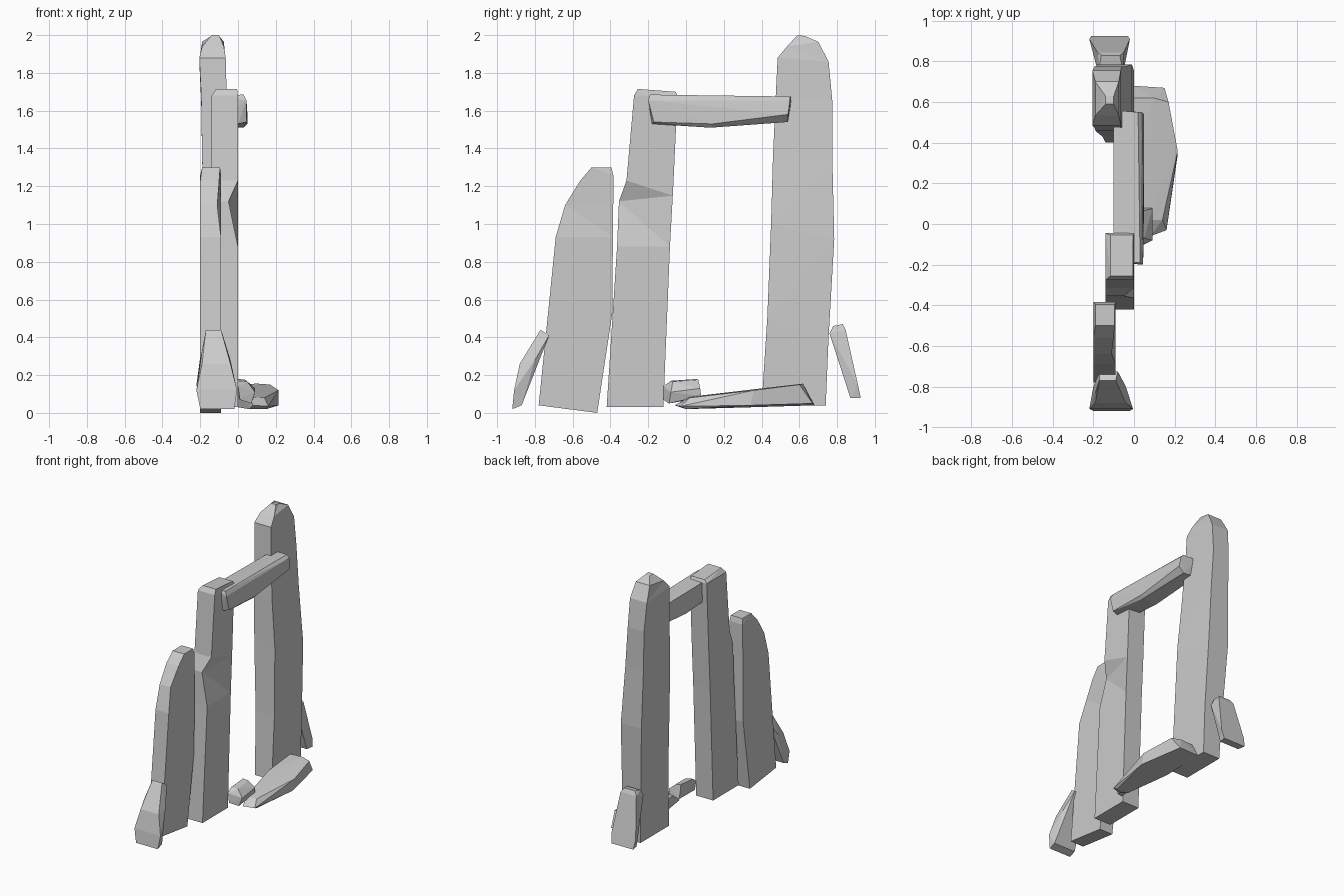
import bpy, bmesh


def finish(name, bm):
    bmesh.ops.recalc_face_normals(bm, faces=bm.faces)
    me = bpy.data.meshes.new(name)
    bm.to_mesh(me)
    bm.free()
    ob = bpy.data.objects.new(name, me)
    bpy.context.collection.objects.link(ob)
    return ob


def standing_stone(name, rows):
    """Loft four-cornered rows: y/z of near edge, y/z of far edge, x range, optional corner chip."""
    bm = bmesh.new()
    rings = []
    for ya, za, yb, zb, x0, x1, *chip in rows:
        xa = x1 - (chip[0] if chip else 0)
        rings.append([bm.verts.new(p) for p in
                      ((x0, ya, za), (xa, ya, za), (x1, yb, zb), (x0, yb, zb))])
    for lo, hi in zip(rings, rings[1:]):
        for i in range(4):
            j = (i + 1) % 4
            bm.faces.new((lo[i], lo[j], hi[j], hi[i]))
    bm.faces.new(rings[0])
    bm.faces.new(rings[-1])
    bmesh.ops.triangulate(bm, faces=[f for f in bm.faces])
    return finish(name, bm)


def rock(name, points):
    """Faceted rock wrapped round a few corner points."""
    bm = bmesh.new()
    for p in points:
        bm.verts.new(p)
    res = bmesh.ops.convex_hull(bm, input=bm.verts)
    bmesh.ops.delete(bm, geom=[g for g in res["geom_interior"] if isinstance(g, bmesh.types.BMVert)],
                     context='VERTS')
    return finish(name, bm)


# Upright stones
standing_stone("tall_upright", [
    (0.40, 0.04, 0.74, 0.04, -0.14, 0.0),
    (0.43, 0.50, 0.755, 0.40, -0.155, 0.0),
    (0.45, 1.00, 0.785, 0.92, -0.18, -0.01),
    (0.46, 1.35, 0.775, 1.35, -0.19, -0.04),
    (0.475, 1.68, 0.775, 1.65, -0.195, -0.06),
    (0.485, 1.88, 0.755, 1.86, -0.205, -0.065),
    (0.535, 1.94, 0.70, 1.965, -0.19, -0.075),
    (0.59, 2.00, 0.63, 1.995, -0.14, -0.10)])
standing_stone("middle_upright", [
    (-0.42, 0.03, -0.12, 0.03, -0.14, 0.0),
    (-0.365, 0.88, -0.085, 0.88, -0.14, 0.0),
    (-0.355, 1.12, -0.07, 1.15, -0.14, 0.0, 0.05),
    (-0.315, 1.23, -0.065, 1.25, -0.14, 0.0),
    (-0.275, 1.68, -0.045, 1.68, -0.14, 0.0),
    (-0.255, 1.715, -0.055, 1.70, -0.115, -0.005)])
standing_stone("short_upright", [
    (-0.78, 0.04, -0.47, 0.0, -0.20, -0.09),
    (-0.725, 0.58, -0.39, 0.53, -0.20, -0.09),
    (-0.69, 0.93, -0.387, 0.93, -0.20, -0.09),
    (-0.64, 1.10, -0.385, 1.12, -0.20, -0.09, 0.02),
    (-0.56, 1.23, -0.385, 1.26, -0.20, -0.09, 0.01),
    (-0.50, 1.30, -0.395, 1.30, -0.19, -0.095)])

# Lintel bridging the two main uprights
rock("lintel", [
    (-0.10, -0.19, 1.68), (0.03, -0.19, 1.685), (0.045, -0.20, 1.655), (0.045, -0.17, 1.54),
    (0.0, -0.18, 1.53), (-0.10, -0.18, 1.54), (0.03, 0.13, 1.51), (-0.09, 0.13, 1.51),
    (0.05, 0.14, 1.53), (0.05, 0.54, 1.58), (0.01, 0.54, 1.54), (-0.10, 0.54, 1.55),
    (0.04, 0.55, 1.655), (0.02, 0.55, 1.675), (-0.10, 0.56, 1.67)])

# Fallen stones at the foot
rock("fallen_slab", [
    (0.0, 0.68, 0.04), (0.15, 0.67, 0.05), (0.0, 0.62, 0.15), (0.10, 0.62, 0.155),
    (0.17, 0.60, 0.15), (0.215, 0.36, 0.12), (0.215, 0.34, 0.04), (0.16, -0.03, 0.035),
    (0.08, -0.06, 0.04), (0.14, 0.02, 0.08), (0.06, 0.02, 0.085), (0.06, 0.0, 0.02),
    (0.15, 0.0, 0.02), (0.0, 0.35, 0.03), (0.0, 0.36, 0.125)])
rock("small_block", [
    (0.0, -0.12, 0.14), (0.01, -0.12, 0.07), (0.07, -0.09, 0.05), (0.09, -0.08, 0.11),
    (0.0, -0.08, 0.17), (0.05, -0.07, 0.165), (0.0, 0.06, 0.18), (0.04, 0.065, 0.175),
    (0.09, 0.075, 0.13), (0.085, 0.08, 0.09), (0.0, 0.08, 0.08)])

# Small stones leaning on either end
rock("front_leaner", [
    (-0.20, -0.92, 0.02), (-0.02, -0.92, 0.02), (-0.22, -0.91, 0.12), (-0.005, -0.91, 0.12),
    (-0.19, -0.88, 0.26), (-0.04, -0.88, 0.26), (-0.20, -0.87, 0.04), (-0.02, -0.87, 0.04),
    (-0.20, -0.80, 0.28), (-0.04, -0.80, 0.28), (-0.19, -0.83, 0.33), (-0.06, -0.83, 0.32),
    (-0.17, -0.77, 0.44), (-0.09, -0.77, 0.44), (-0.17, -0.725, 0.41), (-0.08, -0.725, 0.41)])
rock("back_leaner", [
    (-0.21, 0.925, 0.08), (-0.03, 0.925, 0.08), (-0.22, 0.91, 0.15), (-0.02, 0.91, 0.15),
    (-0.20, 0.87, 0.08), (-0.04, 0.87, 0.08), (-0.18, 0.845, 0.44), (-0.05, 0.845, 0.44),
    (-0.16, 0.83, 0.47), (-0.07, 0.83, 0.47), (-0.17, 0.78, 0.46), (-0.06, 0.78, 0.46),
    (-0.18, 0.76, 0.42), (-0.05, 0.76, 0.42)])
